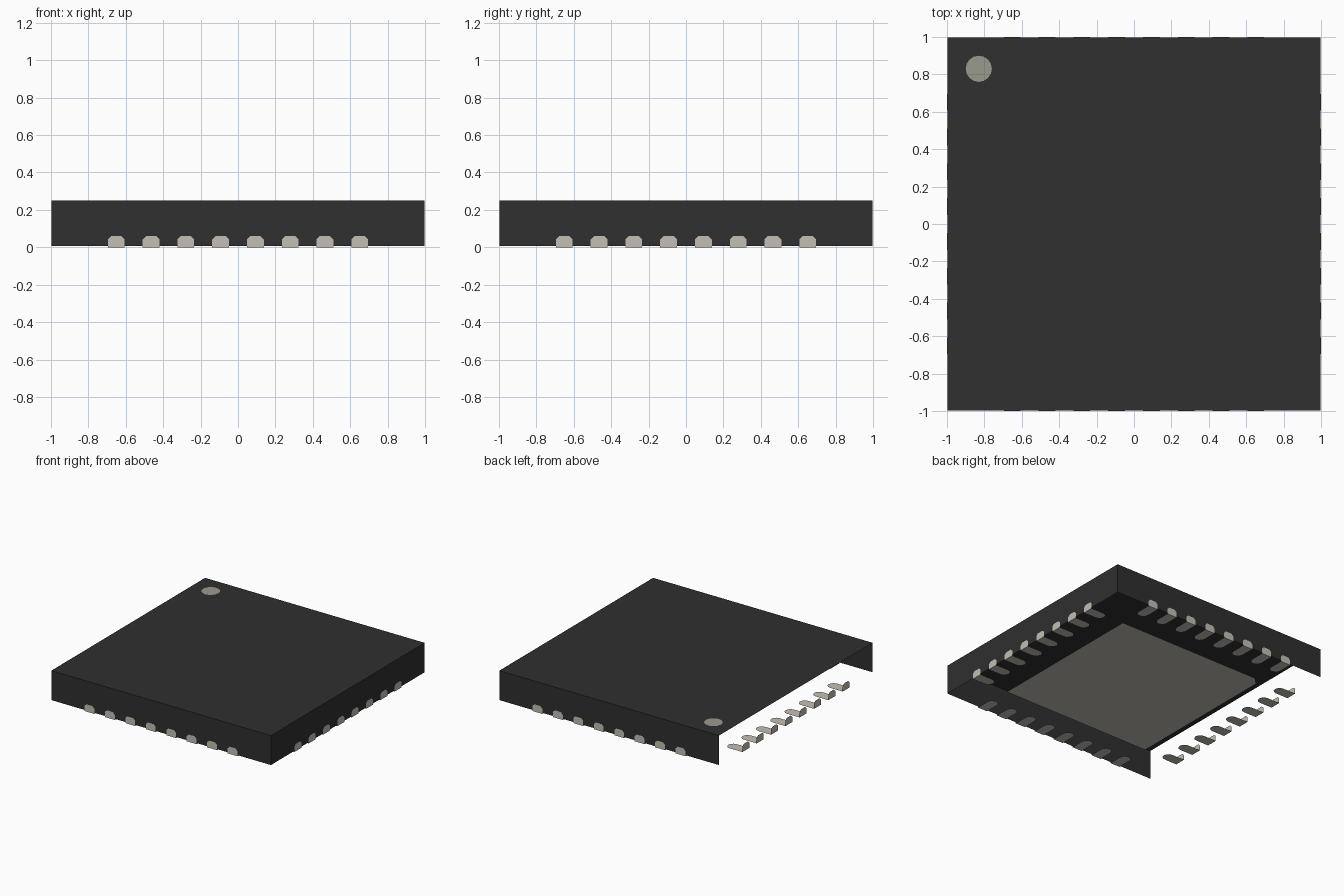
import bpy, bmesh, math
from mathutils import Matrix, Vector

if "Cube" in bpy.data.objects:
    bpy.data.objects.remove(bpy.data.objects["Cube"], do_unlink=True)


def material(name, rgb):
    m = bpy.data.materials.new(name)
    m.use_nodes = True
    m.diffuse_color = (*rgb, 1)
    m.node_tree.nodes["Principled BSDF"].inputs["Base Color"].default_value = (*rgb, 1)
    return m


BLACK = material("black plastic", (0.029, 0.029, 0.029))
TIN = material("tinned metal", (0.55, 0.52, 0.46))
MARK = material("grey mark", (0.33, 0.32, 0.27))


def finish(bm, name, mat):
    mesh = bpy.data.meshes.new(name)
    bm.to_mesh(mesh)
    bm.free()
    mesh.materials.append(mat)
    obj = bpy.data.objects.new(name, mesh)
    bpy.context.collection.objects.link(obj)
    return obj


def add_face(bm, points):
    return bm.faces.new([bm.verts.new(p) for p in points])


# Package shell: a box open underneath and along the left edge of the top view
HALF, LOW, TOP = 0.998, 0.008, 0.25
bm = bmesh.new()
bmesh.ops.create_cube(bm, size=1, matrix=Matrix.Translation((0, 0, (LOW + TOP) / 2))
                      @ Matrix.Diagonal((2 * HALF, 2 * HALF, TOP - LOW, 1)))
bm.normal_update()
open_sides = [f for f in bm.faces if f.normal.z < -0.5 or f.normal.x < -0.5]
bmesh.ops.delete(bm, geom=open_sides, context='FACES_ONLY')
finish(bm, "package_body", BLACK)

# Orientation dot on the top
bm = bmesh.new()
bmesh.ops.create_circle(bm, cap_ends=True, segments=16, radius=0.07,
                        matrix=Matrix.Translation((-0.83, 0.83, TOP + 0.001)))
finish(bm, "orientation_dot", MARK)

# Thermal pad underneath, with one cut corner
P, C = 0.68, 0.06
bm = bmesh.new()
add_face(bm, [(-P, -P, 0), (-P, P - C, 0), (-P + C, P, 0), (P, P, 0), (P, -P, 0)])
finish(bm, "thermal_pad", TIN)

# Contacts: a foot plate with a rounded inner end and an upright outer plate
W, H, INNER, R = 0.045, 0.06, 0.84, 0.045


def contact(bm, x, turn):
    arc = [(x + W * math.cos(a), -INNER - R + R * math.sin(a), 0)
           for a in (math.pi * i / 6 for i in range(7))]
    foot = [(x - W, -1, 0), *arc[::-1], (x + W, -1, 0)]
    cut = 0.018
    upright = [(x - W, -1, 0), (x + W, -1, 0), (x + W, -1, H - cut),
               (x + W - cut, -1, H), (x - W + cut, -1, H), (x - W, -1, H - cut)]
    for outline in (foot, upright):
        add_face(bm, [turn @ Vector(p) for p in outline])


for side, name in enumerate(("front", "right", "back", "left")):
    bm = bmesh.new()
    turn = Matrix.Rotation(side * math.pi / 2, 3, 'Z')
    for i in range(8):
        contact(bm, (i - 3.5) * 0.186, turn)
    bmesh.ops.remove_doubles(bm, verts=bm.verts, dist=0.0001)
    finish(bm, name + "_contacts", TIN)
